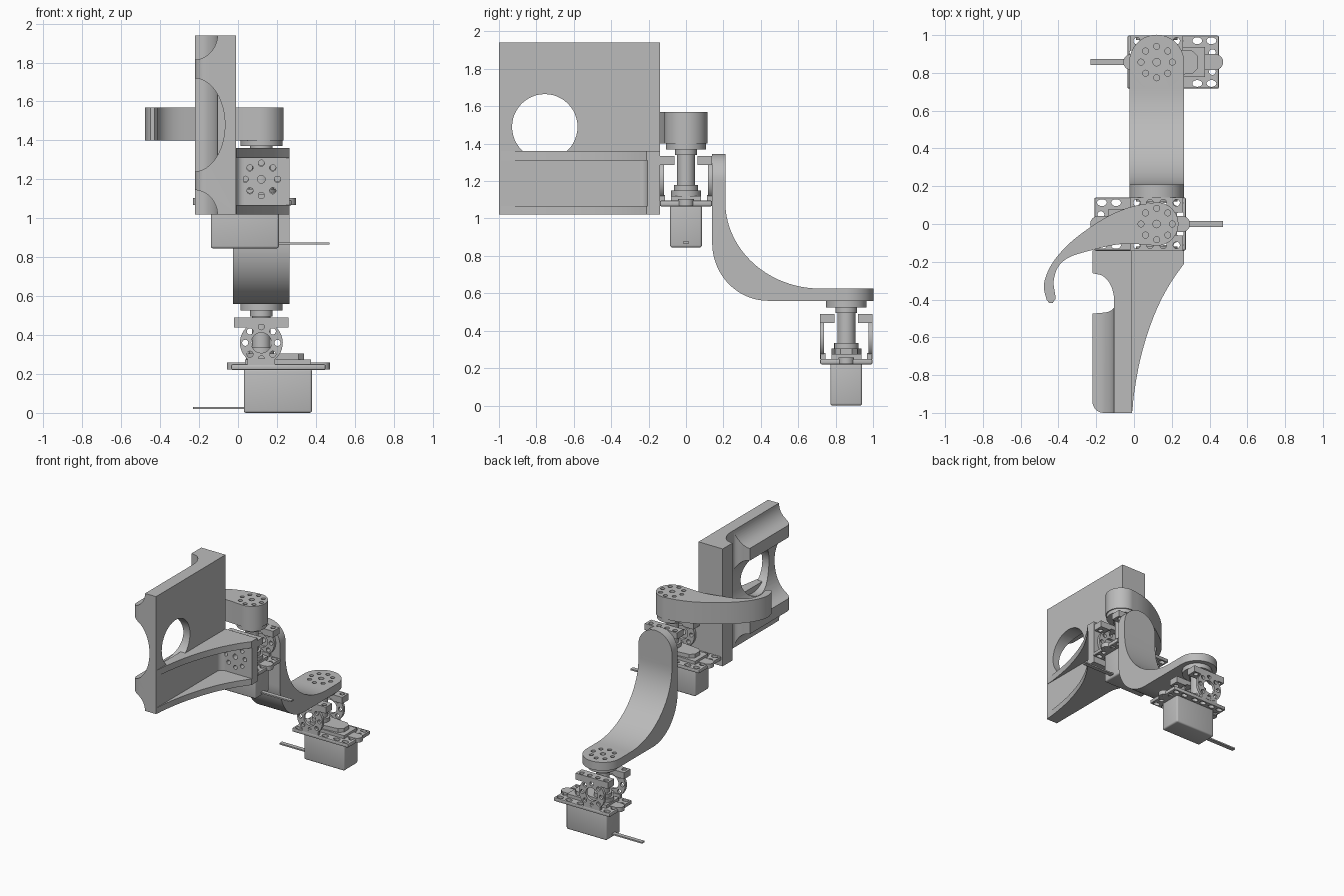
import bpy, bmesh
from math import sin, cos, pi, radians
from mathutils import Matrix, Vector

cube = bpy.data.objects.get("Cube")
if cube:
    bpy.data.objects.remove(cube)

grey = bpy.data.materials.new("plain grey")
grey.use_nodes = True
GREY = (0.5, 0.5, 0.5, 1)
grey.diffuse_color = GREY
grey.node_tree.nodes["Principled BSDF"].inputs["Base Color"].default_value = GREY


# ---- helpers ----
def arc(cu, cv, ru, rv, a0, a1, n=16):
    angles = [radians(a0 + (a1 - a0) * i / n) for i in range(n + 1)]
    return [(cu + ru * cos(a), cv + rv * sin(a)) for a in angles]


def circle(u, v, r, n=24):
    return arc(u, v, r, r, 0, 360, n)[:-1]


def rect(u0, u1, v0, v1):
    return [(u0, v0), (u1, v0), (u1, v1), (u0, v1)]


def smooth_path(pts, n=6):
    """Catmull-Rom curve through the points."""
    p = [Vector(q) for q in [pts[0]] + pts + [pts[-1]]]
    out = []
    for a, b, c, d in zip(p, p[1:], p[2:], p[3:]):
        for i in range(n):
            t = i / n
            out.append(tuple(0.5 * (2 * b + (c - a) * t + (2 * a - 5 * b + 4 * c - d) * t * t
                                    + (3 * b - a - 3 * c + d) * t ** 3)))
    return out + [pts[-1]]


def prism(name, outlines, axis, lo, hi):
    """Extrude one or more outlines along an axis."""
    place = {"x": lambda u, v, w: (w, u, v),
             "y": lambda u, v, w: (u, w, v),
             "z": lambda u, v, w: (u, v, w)}[axis]
    if isinstance(outlines[0][0], (int, float)):
        outlines = [outlines]
    bm = bmesh.new()
    for pts in outlines:
        face = bm.faces.new([bm.verts.new(place(u, v, lo)) for u, v in pts])
        ext = bmesh.ops.extrude_face_region(bm, geom=[face])
        verts = [g for g in ext["geom"] if isinstance(g, bmesh.types.BMVert)]
        bmesh.ops.translate(bm, verts=verts, vec=Vector(place(0, 0, hi - lo)))
    bmesh.ops.recalc_face_normals(bm, faces=bm.faces)
    me = bpy.data.meshes.new(name)
    bm.to_mesh(me)
    bm.free()
    me.materials.append(grey)
    ob = bpy.data.objects.new(name, me)
    bpy.context.collection.objects.link(ob)
    return ob


def activate(ob):
    bpy.ops.object.select_all(action="DESELECT")
    ob.select_set(True)
    bpy.context.view_layer.objects.active = ob


def boolean(ob, tool, operation="DIFFERENCE"):
    mod = ob.modifiers.new("bool", "BOOLEAN")
    mod.operation, mod.object, mod.solver = operation, tool, "EXACT"
    activate(ob)
    bpy.ops.object.modifier_apply(modifier=mod.name)
    bpy.data.objects.remove(tool)
    return ob


def cut(ob, outlines, axis, lo, hi):
    return boolean(ob, prism("cutter", outlines, axis, lo, hi))


def bevel(ob, width, segments=3):
    mod = ob.modifiers.new("bevel", "BEVEL")
    mod.width, mod.segments, mod.limit_method = width, segments, "ANGLE"
    activate(ob)
    bpy.ops.object.modifier_apply(modifier=mod.name)
    return ob


def bolt_ring(u, v, middle=0.02):
    ring = [circle(u + 0.083 * cos(k * pi / 4), v + 0.083 * sin(k * pi / 4), 0.016, 16)
            for k in range(8)]
    return ring + [circle(u, v, middle)]


AX = 0.12           # x of both rotation axes
BASE_Y = 0.857      # y of the lower axis
LIFT = 0.845        # height of the upper servo


# ---- servo with its bracket, built round its shaft ----
def servo(label, location, turn):
    parts = []

    def add(name, outline, axis, lo, hi):
        ob = prism(label + "_" + name, outline, axis, lo, hi)
        parts.append(ob)
        return ob

    bevel(add("servo_body", rect(-0.09, 0.26, -0.085, 0.085), "z", 0, 0.225), 0.012)
    add("servo_cover", rect(-0.085, 0.255, -0.08, 0.08), "z", 0.225, 0.275)
    add("gear_cover", arc(0, 0, 0.08, 0.08, 90, 270) + [(0.19, -0.06), (0.22, -0.03),
        (0.22, 0.03), (0.19, 0.06)], "z", 0.275, 0.305)
    add("gear_hub", circle(0, 0, 0.065), "z", 0.305, 0.335)
    add("shaft", circle(0, 0, 0.048), "z", 0.335, 0.495)
    add("shaft_collar", circle(0, 0, 0.058), "z", 0.495, 0.525)
    add("horn_disc", circle(0, 0, 0.108, 48), "z", 0.525, 0.56)
    add("cable", rect(-0.35, -0.085, -0.016, 0.016), "z", 0.02, 0.031)
    for name, u, side in (("left_ear", 0.31, 1), ("right_ear", -0.135, -1)):
        add(name, [(u + side * a, b) for a, b in arc(0, 0, 0.042, 0.042, -90, 90)]
            + [(u - side * 0.06, 0.042), (u - side * 0.06, -0.042)], "z", 0.223, 0.258)
    # slotted base plate
    plate = bevel(add("bracket_base", rect(-0.155, 0.33, -0.14, 0.14), "z", 0.22, 0.25), 0.008, 2)
    slots = [arc(x, y, 0.026, 0.018, 0, 360, 16)[:-1]
             for x in (-0.115, -0.04, 0.04, 0.115, 0.215, 0.29) for y in (-0.113, 0.113)]
    slots += [circle(x, y, 0.018, 16) for x in (-0.125, 0.295) for y in (-0.05, 0.05)]
    cut(plate, slots, "z", 0.2, 0.27)
    # drilled round cheeks and top rails on both sides
    for side, word in ((-1, "front"), (1, "back")):
        lo, hi = sorted((side * 0.118, side * 0.14))
        cheek = add(word + "_cheek", circle(0, 0.36, 0.11, 40), "y", lo, hi)
        cut(cheek, bolt_ring(0, 0.36, 0.052), "y", lo - 0.05, hi + 0.05)
        lo, hi = sorted((side * 0.062, side * 0.14))
        rail = add(word + "_rail", [(-0.14, 0.44), (-0.06, 0.44), (-0.04, 0.455), (0.04, 0.455),
                   (0.06, 0.44), (0.14, 0.44), (0.14, 0.49), (-0.14, 0.49)], "y", lo, hi)
        cut(rail, [circle(x, side * 0.112, 0.018, 16) for x in (-0.105, -0.035, 0.035, 0.105)],
            "z", 0.4, 0.52)
        add(word + "_foot", rect(-0.07, 0.07, 0.245, 0.28), "y", *sorted((side * 0.112, side * 0.138)))
    move = Matrix.Translation(location) @ Matrix.Rotation(turn, 4, "Z")
    for ob in parts:
        ob.data.transform(move)


servo("lower", (AX, BASE_Y, 0), 0)
servo("upper", (AX, 0, LIFT), pi)

# ---- curved link between the servos ----
W = 0.145
profile = ([(BASE_Y, 0.56), (BASE_Y, 0.625)]
           + arc(0.72, 1.09, 0.51, 0.465, 270, 180, 28)
           + [(0.21, 1.2), (0.14, 1.2)]
           + arc(0.44, 0.87, 0.30, 0.31, 180, 270, 28))
link = prism("curved_link", profile, "x", AX - W, AX + W)
boolean(link, prism("lower_end", circle(AX, BASE_Y, W, 64), "z", 0.56, 0.625), "UNION")
boolean(link, prism("upper_end", circle(AX, 1.2, W, 64), "y", 0.14, 0.21), "UNION")
cut(link, bolt_ring(AX, BASE_Y), "z", 0.575, 0.7)
cut(link, bolt_ring(AX, 1.2), "y", 0.1, 0.195)

# ---- hooked finger ----
outer = smooth_path([(0.12, 0.115), (0, 0.095), (-0.12, 0.05), (-0.25, -0.03), (-0.36, -0.12),
                     (-0.44, -0.22), (-0.477, -0.32), (-0.463, -0.4)])
tip = [(-0.45, -0.417), (-0.43, -0.417), (-0.414, -0.395)]
inner = smooth_path([(-0.418, -0.37), (-0.425, -0.3), (-0.4, -0.225), (-0.34, -0.175),
                     (-0.23, -0.14), (-0.1, -0.11), (0, -0.106), (0.12, -0.115)])
finger = prism("hooked_finger", outer + tip + inner + arc(AX, 0, 0.115, 0.115, -90, 90, 24)[1:-1],
               "z", 1.4, 1.57)
cut(finger, bolt_ring(AX, 0), "z", 1.54, 1.62)

# ---- palm panel with groove, grip hollow and window ----
outline = ([(-0.01, -0.14), (-0.22, -0.14), (-0.22, -0.26), (-0.2, -0.265)]
           + arc(-0.2, -0.41, 0.095, 0.145, 80, 0)
           + arc(-0.17, -0.435, 0.065, 0.035, 0, -90, 8)
           + [(-0.22, -0.475)] + arc(-0.16, -0.94, 0.06, 0.06, 180, 270, 8) + [(-0.01, -1)])
panel = prism("palm_panel", outline, "z", 1.02, 1.94)
hollows = [arc(-0.225, z, ru, rv, 0, 360, 48)[:-1]
           for z, ru, rv in ((1.48, 0.158, 0.24), (1.945, 0.12, 0.13), (1.015, 0.12, 0.13))]
cut(panel, hollows, "y", -1.1, -0.4)
cut(panel, circle(-0.755, 1.49, 0.175, 48), "x", -0.4, 0.1)

# ---- mounting wing: two swept flanges and a drilled plate ----
sweep = smooth_path([(0.265, -0.21), (0.195, -0.31), (0.13, -0.43), (0.075, -0.57),
                     (0.03, -0.73), (0, -0.9), (-0.008, -0.99)])
wing = [(-0.05, -0.14), (0.265, -0.14)] + sweep + [(-0.05, -0.99)]
prism("upper_flange", wing, "z", 1.31, 1.36)
prism("lower_flange", wing, "z", 1.02, 1.067)
mount = prism("mounting_plate", rect(-0.02, 0.265, 1.03, 1.35), "y", -0.205, -0.14)
cut(mount, bolt_ring(AX, 1.2), "y", -0.3, 0)
# rounded inside corner between the panel and the plate
corner = arc(0.03, -0.245, 0.04, 0.04, 90, 180, 8) + [(-0.015, -0.2)]
prism("corner_fillet", corner, "z", 1.06, 1.32)

# ---- shading ----
for ob in bpy.context.scene.objects:
    if ob.type == "MESH":
        activate(ob)
        bpy.ops.object.shade_smooth_by_angle(angle=radians(30))
